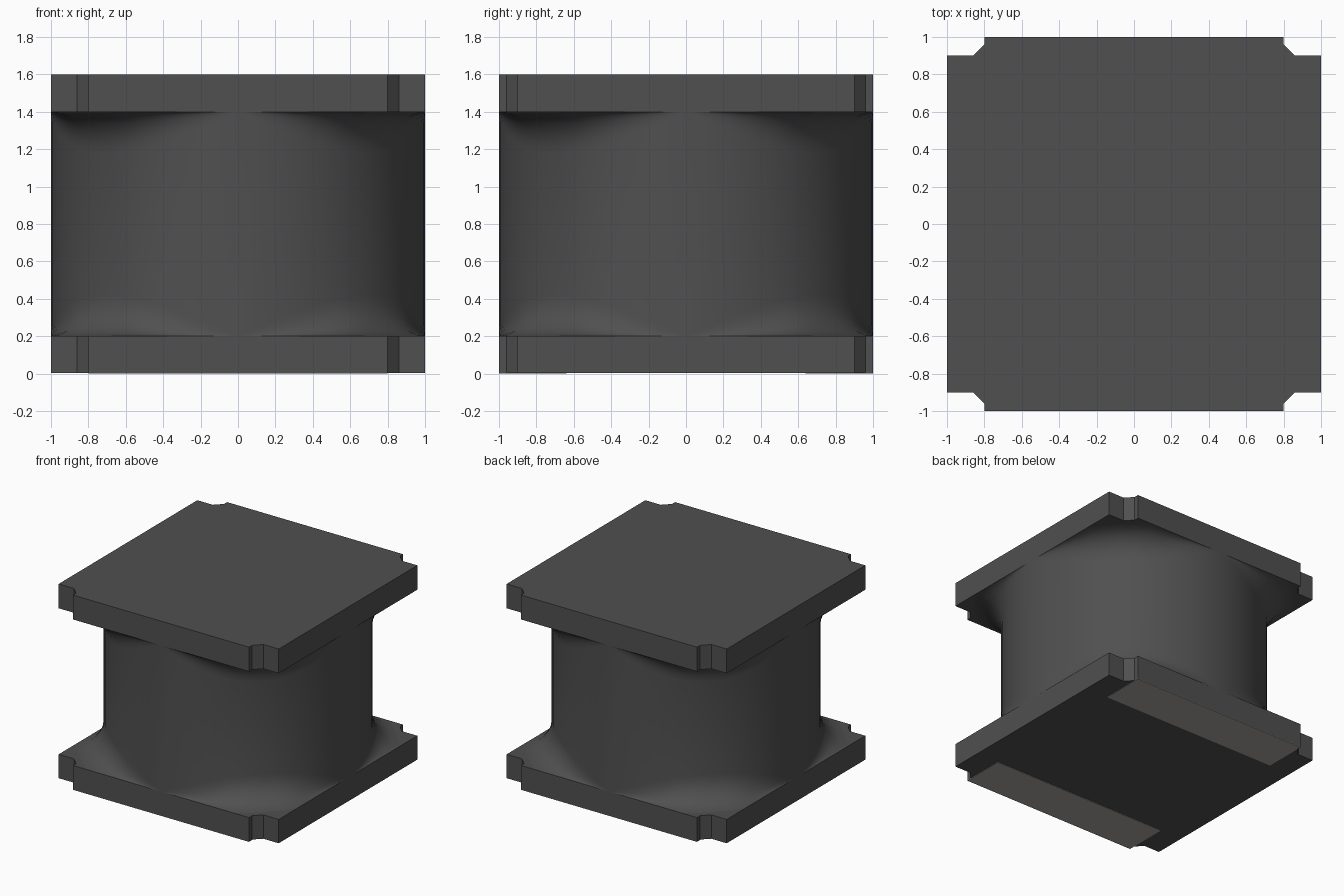
import bpy, bmesh
from math import sin, cos, pi

cube = bpy.data.objects.get("Cube")
if cube:
    bpy.data.objects.remove(cube, do_unlink=True)


def material(name, color):
    mat = bpy.data.materials.new(name)
    mat.use_nodes = True
    mat.diffuse_color = color
    bsdf = mat.node_tree.nodes["Principled BSDF"]
    bsdf.inputs["Base Color"].default_value = color
    bsdf.inputs["Roughness"].default_value = 0.8
    return mat


dark_grey = material("dark grey", (0.08, 0.08, 0.08, 1))
pale_grey = material("pale warm grey", (0.39, 0.38, 0.36, 1))


def finish(name, bm, mat):
    bmesh.ops.recalc_face_normals(bm, faces=bm.faces)
    mesh = bpy.data.meshes.new(name)
    bm.to_mesh(mesh)
    bm.free()
    mesh.materials.append(mat)
    obj = bpy.data.objects.new(name, mesh)
    bpy.context.collection.objects.link(obj)
    return obj


def prism(name, outline, bottom, top, mat):
    bm = bmesh.new()
    face = bm.faces.new([bm.verts.new((x, y, bottom)) for x, y in outline])
    new = bmesh.ops.extrude_face_region(bm, geom=[face])["geom"]
    moved = [g for g in new if isinstance(g, bmesh.types.BMVert)]
    bmesh.ops.translate(bm, verts=moved, vec=(0, 0, top - bottom))
    return finish(name, bm, mat)


# Square end plates with chamfered notches at the corners
corner = [(1, 0.9), (0.86, 0.9), (0.8, 0.96), (0.8, 1)]
outline = []
for sx, sy in ((1, 1), (-1, 1), (-1, -1), (1, -1)):
    pts = [(x * sx, y * sy) for x, y in corner]
    outline += pts if sx * sy > 0 else pts[::-1]
prism("bottom_plate", outline, 0.004, 0.2, dark_grey)
prism("top_plate", outline, 1.4, 1.6, dark_grey)

# Pale pads under the front and back edges
for name, side in (("front_pad", -1), ("back_pad", 1)):
    pad = [(-0.8, side), (0.8, side), (0.8, side * 0.64), (-0.8, side * 0.64)]
    prism(name, pad, 0, 0.006, pale_grey)

# Round drum whose ends flare out towards the plate corners
SEGMENTS, STEPS = 64, 6
bm = bmesh.new()
columns = []
for i in range(SEGMENTS):
    a = 2 * pi * i / SEGMENTS
    c, s = cos(a), sin(a)
    reach = min(0.2, 1 / max(abs(c), abs(s)) - 1)
    height = 0.22 * abs(sin(2 * a))
    flare = []
    for k in range(STEPS + 1):
        t = pi / 2 * k / STEPS
        flare.append((1 + reach * (1 - sin(t)), 0.2 + height * (1 - cos(t))))
    profile = flare + [(r, 1.6 - z) for r, z in reversed(flare)]
    columns.append([bm.verts.new((r * c, r * s, z)) for r, z in profile])
for i, col in enumerate(columns):
    nxt = columns[(i + 1) % SEGMENTS]
    for k in range(len(col) - 1):
        bm.faces.new((col[k], nxt[k], nxt[k + 1], col[k + 1]))
bmesh.ops.remove_doubles(bm, verts=bm.verts, dist=0.0005)
drum = finish("drum", bm, dark_grey)

bpy.ops.object.select_all(action="DESELECT")
drum.select_set(True)
bpy.context.view_layer.objects.active = drum
bpy.ops.object.shade_smooth_by_angle(angle=pi / 4)
